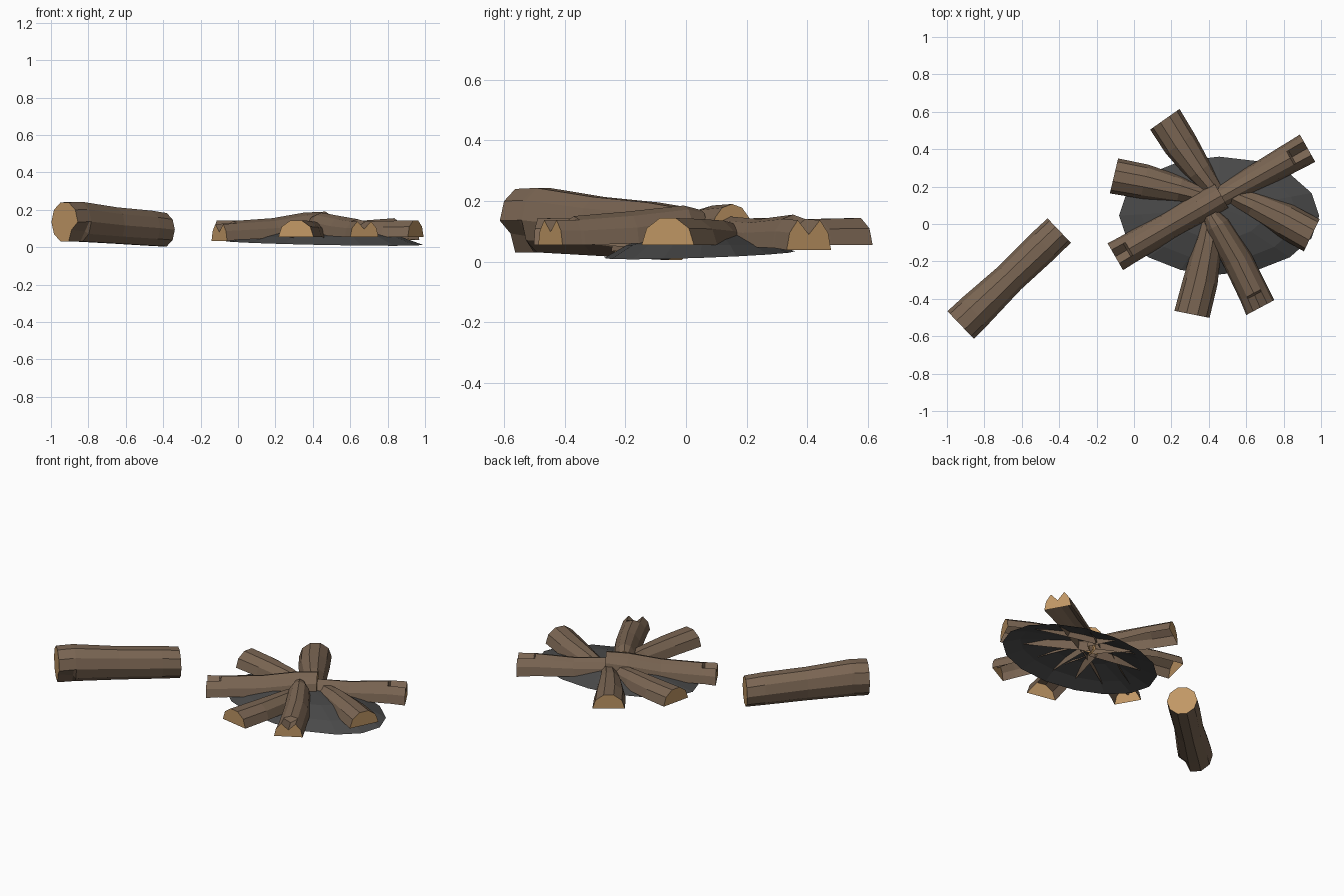
import bpy, bmesh, math
from mathutils import Vector

if "Cube" in bpy.data.objects:
    bpy.data.objects.remove(bpy.data.objects["Cube"])


def material(name, rgb):
    m = bpy.data.materials.new(name)
    m.diffuse_color = (*rgb, 1)
    m.use_nodes = True
    m.node_tree.nodes["Principled BSDF"].inputs["Base Color"].default_value = m.diffuse_color
    return m


BARK = material("brown bark", (0.195, 0.131, 0.086))
WOOD = material("cut wood", (0.53, 0.31, 0.13))
ASH = material("grey ash", (0.067, 0.067, 0.067))


def build(name, verts, faces, mats, indices=None):
    me = bpy.data.meshes.new(name)
    me.from_pydata(verts, [], faces)
    for m in mats:
        me.materials.append(m)
    if indices:
        for p, i in zip(me.polygons, indices):
            p.material_index = i
    bm = bmesh.new()
    bm.from_mesh(me)
    bmesh.ops.recalc_face_normals(bm, faces=bm.faces)
    bm.to_mesh(me)
    bm.free()
    ob = bpy.data.objects.new(name, me)
    bpy.context.collection.objects.link(ob)
    return ob


def log(name, outer, inner, stations, sides, full=False, notch=None, depth=0.45, bend=0.0):
    """Log from outer to inner end; stations are (t, half width, bottom z, top z).
    Half logs are shells, open underneath."""
    a, b = Vector((*outer, 0)), Vector((*inner, 0))
    u = (b - a).normalized()
    side = Vector((u.y, -u.x, 0))
    n = sides if full else sides + 1
    verts, faces = [], []
    for s, (t, w, zb, zt) in enumerate(stations):
        mid = a.lerp(b, t) + side * bend * math.sin(math.pi * t)
        cz, h = ((zb + zt) / 2, (zt - zb) / 2) if full else (zb, zt - zb)
        for k in range(n):
            ang = (2 if full else 1) * math.pi * k / sides
            # split at the outer end: one edge pulled inwards
            f = (depth, depth + 0.15)[s] if (k == notch and s < 2) else 1
            verts.append(mid + side * math.cos(ang) * w * f
                         + Vector((0, 0, cz + math.sin(ang) * h * f)))
    for s in range(len(stations) - 1):
        for k in range(sides):
            k2 = (k + 1) % n
            faces.append((s * n + k, s * n + k2, (s + 1) * n + k2, (s + 1) * n + k))
    idx = [0] * len(faces) + [1, 1]
    faces.append(tuple(reversed(range(n))))
    last = (len(stations) - 1) * n
    faces.append(tuple(range(last, last + n)))
    return build(name, verts, faces, [BARK, WOOD], idx)


# Ash mound: open, slightly tilted oval shell
N = 16
verts, faces = [Vector((0.455, 0.09, 0.10))], []
RINGS = ((0.45, 0.09), (0.78, 0.055), (1.0, None))
for r, z in RINGS:
    for k in range(N):
        ang = 2 * math.pi * k / N
        x = 0.455 + 0.535 * r * math.cos(ang)
        y = 0.045 + 0.03 * (1 - r) + 0.315 * r * math.sin(ang)
        verts.append(Vector((x, y, z if z else 0.032 - 0.02 * (x + 0.08) + 0.035 * y)))
for k in range(N):
    k2 = (k + 1) % N
    faces.append((0, 1 + k, 1 + k2))
    for o in (1, 1 + N):
        faces.append((o + k, o + N + k, o + N + k2, o + k2))
build("ash_mound", verts, faces, [ASH])

# Split logs lying low on the ash
LOW = [(0, .096, .055, .148), (.3, .093, .055, .145), (.65, .072, .045, .14), (1, .045, .04, .12)]
log("log_back", (0.165, 0.56), (0.46, 0.14), LOW, 5, bend=0.01)
log("log_left", (-0.107, 0.257), (0.43, 0.13), LOW, 5, bend=-0.01)
log("log_right", (0.95, -0.06), (0.46, 0.18), LOW, 5, bend=0.01)
log("log_front", (0.31, -0.483), (0.43, 0.12), LOW, 5, bend=0.012)

# Longer logs with a split outer end
log("log_back_right", (0.928, 0.405), (0.44, 0.13),
    [(0, .084, .038, .152), (.17, .08, .045, .155), (.19, .08, .045, .155), (.6, .07, .05, .14),
     (1, .06, .05, .15)], 6, notch=3)
log("log_front_right", (0.675, -0.447), (0.41, 0.05),
    [(0, .085, .055, .15), (.13, .082, .055, .15), (.15, .082, .055, .15), (.5, .08, .06, .165),
     (.88, .068, .085, .185), (1, .045, .09, .17)], 6, notch=3, bend=0.012)
log("log_top", (-0.10, -0.175), (0.467, 0.152),
    [(0, .083, .033, .138), (.11, .08, .04, .14), (.13, .08, .04, .14), (.5, .075, .05, .155),
     (.8, .08, .08, .185), (1, .075, .10, .19)], 6, notch=3)

# Whole log lying apart from the fire
log("seat_log", (-0.927, -0.54), (-0.40, -0.035),
    [(0, .102, .025, .245), (.12, .10, .025, .248), (.14, .10, .025, .248), (.5, .086, .015, .218),
     (.85, .092, .004, .2), (1, .09, 0, .187)], 10, full=True, notch=9, depth=0.65)
